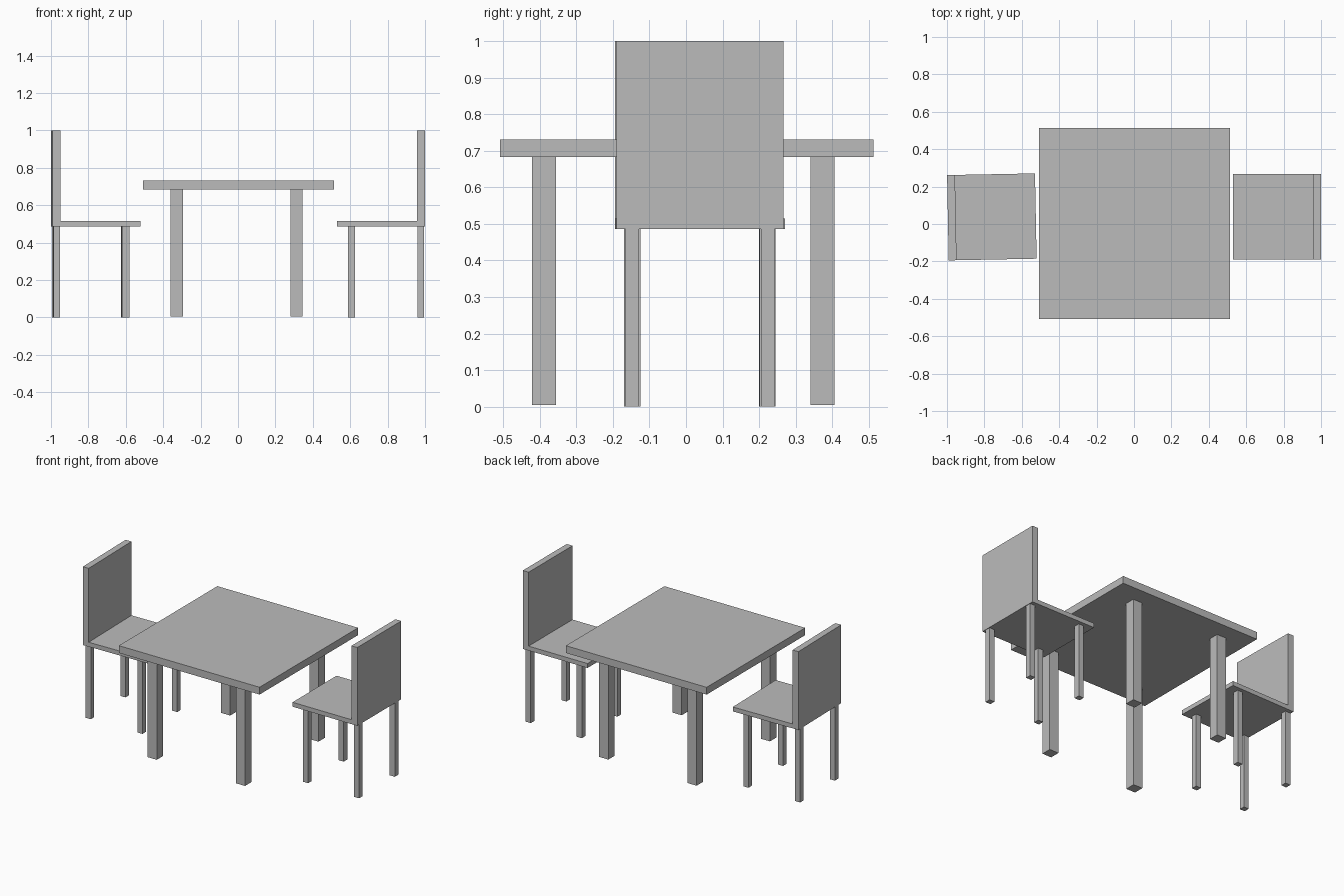
import bpy, bmesh, math
from mathutils import Vector

if "Cube" in bpy.data.objects:
    bpy.data.objects.remove(bpy.data.objects["Cube"], do_unlink=True)

GREY = (0.5, 0.5, 0.5, 1.0)
grey = bpy.data.materials.new("plain_grey")
grey.use_nodes = True
grey.diffuse_color = GREY
grey.node_tree.nodes["Principled BSDF"].inputs["Base Color"].default_value = GREY


def finish(name, bm, parent=None):
    bmesh.ops.recalc_face_normals(bm, faces=bm.faces)
    mesh = bpy.data.meshes.new(name)
    bm.to_mesh(mesh)
    bm.free()
    mesh.materials.append(grey)
    obj = bpy.data.objects.new(name, mesh)
    bpy.context.collection.objects.link(obj)
    obj.parent = parent
    return obj


def box(name, center, size, parent=None):
    bm = bmesh.new()
    bmesh.ops.create_cube(bm, size=1)
    bmesh.ops.scale(bm, vec=size, verts=bm.verts)
    bmesh.ops.translate(bm, vec=center, verts=bm.verts)
    return finish(name, bm, parent)


def extruded_profile(name, points, width, parent=None):
    """Extrude an x-z outline along y, centred on y = 0."""
    bm = bmesh.new()
    face = bm.faces.new([bm.verts.new((x, -width / 2, z)) for x, z in points])
    side = bmesh.ops.extrude_face_region(bm, geom=[face])
    moved = [v for v in side["geom"] if isinstance(v, bmesh.types.BMVert)]
    bmesh.ops.translate(bm, vec=(0, width, 0), verts=moved)
    return finish(name, bm, parent)


def chair(side, location, angle):
    root = bpy.data.objects.new(side + "_chair", None)
    bpy.context.collection.objects.link(root)
    root.location = location
    root.rotation_euler.z = angle
    # Seat and backrest share one L-shaped outline; backrest is on +x
    outline = [(-0.235, 0.486), (0.235, 0.486), (0.235, 1.0),
               (0.193, 1.0), (0.193, 0.515), (-0.235, 0.515)]
    extruded_profile(side + "_chair_seat_and_back", outline, 0.456, root)
    # Four thin square legs
    for end, x in (("front", -0.158), ("back", 0.213)):
        for hand, y in (("a", -0.185), ("b", 0.185)):
            box(f"{side}_chair_{end}_leg_{hand}", (x, y, 0.243),
                (0.037, 0.037, 0.486), root)


# Table
box("table_top", (0.002, 0.002, 0.707), (1.022, 1.022, 0.048))
for i, x in enumerate((-0.328, 0.313)):
    for j, y in enumerate((-0.388, 0.373)):
        box(f"table_leg_{i}{j}", (x, y, 0.344), (0.066, 0.066, 0.678))

# Chairs facing each other across the table, one turned slightly
chair("left", Vector((0.764, 0.038, 0)), 0)
chair("right", Vector((-0.76, 0.038, 0)), math.radians(181.1))
